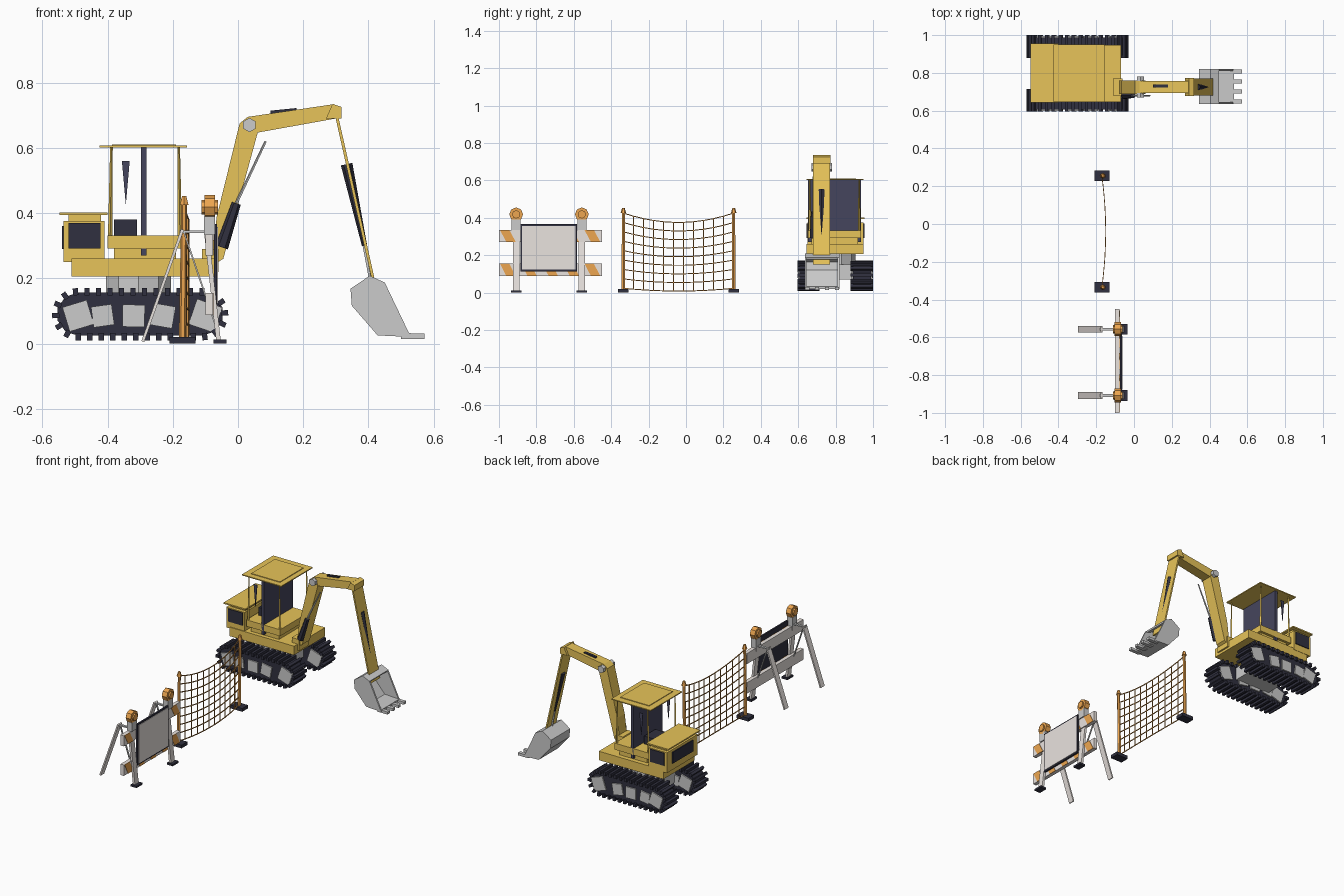
import bpy, bmesh, math
from mathutils import Vector, Matrix

if "Cube" in bpy.data.objects:
    bpy.data.objects.remove(bpy.data.objects["Cube"])

COL = {"yellow": (0.80, 0.55, 0.10), "dark": (0.03, 0.03, 0.05), "glass": (0.06, 0.06, 0.11),
       "orange": (0.85, 0.38, 0.08), "white": (0.82, 0.77, 0.74), "net": (0.65, 0.30, 0.07)}
MATS = {}


def finish(name, bm, color):
    bmesh.ops.recalc_face_normals(bm, faces=bm.faces)
    me = bpy.data.meshes.new(name)
    bm.to_mesh(me)
    bm.free()
    ob = bpy.data.objects.new(name, me)
    bpy.context.collection.objects.link(ob)
    if color:
        if color not in MATS:
            MATS[color] = bpy.data.materials.new(color)
            MATS[color].diffuse_color = (*COL[color], 1)
        me.materials.append(MATS[color])
    return ob


def boxes(name, spans, color=None):
    """Each span is (x0, x1, y0, y1, z0, z1)."""
    bm = bmesh.new()
    for x0, x1, y0, y1, z0, z1 in spans:
        m = Matrix.Translation(((x0 + x1) / 2, (y0 + y1) / 2, (z0 + z1) / 2))
        bmesh.ops.create_cube(bm, size=1, matrix=m @ Matrix.Diagonal((x1 - x0, y1 - y0, z1 - z0, 1)))
    return finish(name, bm, color)


def beams(name, segs, w, t, color=None):
    """Rectangular bars from p to q: w across, t in the other direction."""
    bm = bmesh.new()
    for p, q in segs:
        p, q = Vector(p), Vector(q)
        d = (q - p).normalized()
        ref = Vector((0, 1, 0)) if abs(d.y) < 0.7 else Vector((0, 0, 1))
        v = d.cross(ref).normalized()
        u = v.cross(d)
        m = Matrix((u * w, v * t, d * (q - p).length)).transposed().to_4x4()
        bmesh.ops.create_cube(bm, size=1, matrix=Matrix.Translation((p + q) / 2) @ m)
    return finish(name, bm, color)


def rods(name, segs, r0, r1, n, color=None):
    bm = bmesh.new()
    for p, q in segs:
        p, q = Vector(p), Vector(q)
        rot = (q - p).to_track_quat('Z', 'Y').to_matrix().to_4x4()
        bmesh.ops.create_cone(bm, cap_ends=True, segments=n, radius1=r0, radius2=r1,
                              depth=(q - p).length, matrix=Matrix.Translation((p + q) / 2) @ rot)
    return finish(name, bm, color)


def prism(name, pts, axis, spans, color=None):
    """Extrude (x,z) outlines along y, or (y,z) outlines along x; spans is [(lo, hi)]."""
    bm = bmesh.new()
    for lo, hi in spans:
        at = (lambda a, b, c: (a, c, b)) if axis == 'y' else (lambda a, b, c: (c, a, b))
        f = bm.faces.new([bm.verts.new(at(a, b, lo)) for a, b in pts])
        ext = bmesh.ops.extrude_face_region(bm, geom=[f])["geom"]
        d = (0, hi - lo, 0) if axis == 'y' else (hi - lo, 0, 0)
        bmesh.ops.translate(bm, vec=d, verts=[e for e in ext if isinstance(e, bmesh.types.BMVert)])
    return finish(name, bm, color)


# --- Excavator tracks: belt, cleats and square wheels
TRACKS = [(0.595, 0.715), (0.88, 1.0)]
CX, CZ, H = -0.30, 0.09, 0.19
belt = [(CX + s * H + 0.066 * math.cos(a), CZ + 0.066 * math.sin(a))
        for s, a0 in ((1, -90), (-1, 90)) for a in [math.radians(a0 + 36 * i) for i in range(6)]]
prism("track_belt", belt, 'y', [(a + 0.012, b - 0.012) for a, b in TRACKS], "dark")
cleats = []
for i in range(34):
    s, arc = i / 34 * (4 * H + 2 * math.pi * 0.07), math.pi * 0.07
    if s < 2 * H:
        c, ang = (CX - H + s, CZ), -90
    elif s < 2 * H + arc:
        c, ang = (CX + H, CZ), -90 + (s - 2 * H) / arc * 180
    elif s < 4 * H + arc:
        c, ang = (CX + H - (s - 2 * H - arc), CZ), 90
    else:
        c, ang = (CX - H, CZ), 90 + (s - 4 * H - arc) / arc * 180
    ca, sa = math.cos(math.radians(ang)), math.sin(math.radians(ang))
    for a, b in TRACKS:
        y = (a + b) / 2
        cleats.append(((c[0] + .058 * ca, y, c[1] + .058 * sa), (c[0] + .08 * ca, y, c[1] + .08 * sa)))
beams("track_cleats", cleats, 0.12, 0.016, "dark")
WHEELS = [(-0.49, 0.055), (-0.415, 0.045), (-0.32, 0.048), (-0.23, 0.048), (-0.10, 0.058)]
for i, (x, r) in enumerate(WHEELS):
    rods(f"track_wheel_{i + 1}", [((x, a + 0.004, 0.085), (x, b - 0.004, 0.085)) for a, b in TRACKS], r, r, 4
         ).data.transform(Matrix.Translation((x, 0, .085)) @ Matrix.Rotation(math.radians(28 + 9 * i), 4, 'Y')
                          @ Matrix.Translation((-x, 0, -.085)))
boxes("undercarriage", [(-0.42, -0.18, 0.70, 0.895, 0.07, 0.15)])
rods("turntable", [((-0.305, 0.80, 0.15), (-0.305, 0.80, 0.206))], 0.105, 0.105, 10)

# --- Upper body, engine housing and cab
boxes("body_platform", [(-0.51, -0.07, 0.645, 0.948, 0.205, 0.26)], "yellow")
boxes("engine_housing", [(-0.535, -0.41, 0.65, 0.95, 0.25, 0.375)], "yellow")
boxes("engine_hood", [(-0.548, -0.40, 0.643, 0.955, 0.394, 0.402),
                      (-0.52, -0.42, 0.67, 0.93, 0.37, 0.398)], "yellow")
boxes("engine_grilles", [(-0.52, -0.422, 0.645, 0.655, 0.292, 0.37),
                         (-0.52, -0.422, 0.945, 0.955, 0.292, 0.37),
                         (-0.54, -0.53, 0.70, 0.90, 0.29, 0.36)], "dark")
boxes("cab_base", [(-0.40, -0.17, 0.652, 0.936, 0.292, 0.332),
                   (-0.38, -0.19, 0.67, 0.92, 0.255, 0.295)], "yellow")
rods("cab_posts", [((x, y, 0.32), (x + 0.004 * s, y, 0.605)) for x, s in ((-0.392, 1), (-0.178, -1))
                   for y in (0.662, 0.926)], 0.007, 0.004, 4, "yellow")
boxes("cab_window", [(-0.298, -0.28, 0.652, 0.936, 0.27, 0.603)], "glass")
prism("cab_side_window", [(-0.356, 0.56), (-0.332, 0.56), (-0.344, 0.425)], 'y',
      [(0.66, 0.664), (0.924, 0.928)], "glass")
boxes("cab_roof", [(-0.425, -0.157, 0.645, 0.95, 0.601, 0.607),
                   (-0.386, -0.19, 0.68, 0.91, 0.605, 0.611)], "yellow")
boxes("cab_seat", [(-0.38, -0.31, 0.74, 0.85, 0.33, 0.38)], "dark")

# --- Digging arm
Y = 0.725
prism("boom_lower", [(-0.085, 0.235), (-0.045, 0.26), (0.06, 0.645), (0.045, 0.69), (0.005, 0.675),
                     (-0.065, 0.39)], 'y', [(Y - 0.036, Y + 0.036)], "yellow")
prism("boom_upper", [(0.005, 0.675), (0.05, 0.645), (0.30, 0.69), (0.295, 0.734), (0.03, 0.695)],
      'y', [(Y - 0.032, Y + 0.032)], "yellow")
prism("boom_tip", [(0.27, 0.69), (0.318, 0.69), (0.318, 0.725), (0.29, 0.735)], 'y',
      [(Y - 0.047, Y + 0.047)], "yellow")
boxes("boom_foot", [(-0.11, -0.06, Y - 0.045, Y + 0.045, 0.22, 0.29)], "yellow")
rods("boom_elbow_pin", [((0.035, Y - 0.055, 0.67), (0.035, Y + 0.055, 0.67))], 0.022, 0.022, 6)
beams("stick_plate", [((0.302, Y, 0.70), (0.425, Y, 0.15))], 0.092, 0.009, "yellow")
rods("boom_cylinder", [((-0.05, 0.68, 0.295), (-0.005, 0.68, 0.43))], 0.020, 0.014, 6, "dark")
rods("boom_piston", [((-0.005, 0.68, 0.43), (0.085, 0.68, 0.62))], 0.005, 0.004, 5)
rods("stick_cylinder", [((0.333, Y, 0.55), (0.388, Y, 0.30))], 0.018, 0.008, 6, "dark")
rods("stick_piston", [((0.385, Y, 0.31), (0.405, Y, 0.205))], 0.006, 0.006, 5)
beams("upper_cylinder", [((0.10, 0.73, 0.708), (0.18, 0.73, 0.716))], 0.016, 0.012, "dark")

# --- Bucket: closed sides with a bent shell between them, open to the front
out = [(0.45, 0.187), (0.404, 0.208), (0.345, 0.168), (0.349, 0.116), (0.428, 0.025), (0.53, 0.02)]
prism("bucket_sides", out, 'y', [(0.635, 0.645), (0.81, 0.82)])
inner = [(0.446, 0.178), (0.406, 0.197), (0.355, 0.164), (0.359, 0.12), (0.432, 0.036), (0.53, 0.032)]
prism("bucket_shell", out + inner[::-1], 'y', [(0.635, 0.82)])
boxes("bucket_teeth", [(0.50, 0.572, y, y + 0.022, 0.014, 0.03) for y in (0.637, 0.69, 0.743, 0.796)])

# --- Safety net between two posts
NY = (-0.335, 0.255)


def net(u, v):
    t = 2 * u - 1
    lo, hi = 0.008 + 0.015 * t * t, 0.375 + 0.05 * t * t
    return (-0.15 - 0.02 * t * t, NY[0] + (NY[1] - NY[0]) * u, lo + (hi - lo) * v)


NC, NR = 11, 8
strands = [(net(i / NC, j / NR), net((i + 1) / NC, j / NR)) for i in range(NC) for j in range(NR + 1)]
strands += [(net(i / NC, 0), net(i / NC, 1)) for i in range(1, NC)]
beams("net_strands", strands, 0.005, 0.004, "net")
rods("net_posts", [((-0.17, y, 0.01), (-0.165, y, 0.435)) for y in NY], 0.011, 0.009, 6, "orange")
rods("net_post_caps", [((-0.165, y, 0.425), (-0.165, y, 0.453)) for y in NY], 0.015, 0.007, 6, "orange")
boxes("net_post_feet", [(-0.21, -0.13, y - 0.028, y + 0.028, 0, 0.02) for y in NY], "dark")

# --- Barricade: rails, leaning posts, back legs, plain sign board and lamps
BY = (-0.908, -0.557)
RAILS = [(0.27, 0.335), (0.088, 0.155)]
boxes("barricade_rails", [(-0.10, -0.077, -1.0, -0.45, a, b) for a, b in RAILS], "white")
for i, (a, b) in enumerate(RAILS):
    for k in range(5):
        y = -0.995 + 0.113 * k
        prism(f"rail_stripe_{i + 1}_{k + 1}", [(y + 0.035, a), (y + 0.085, a), (y + 0.05, b), (y, b)],
              'x', [(-0.079, -0.075)], "orange")
beams("barricade_posts", [((-0.06, y, 0.01), (-0.098, y, 0.35)) for y in BY], 0.036, 0.014, "white")
beams("barricade_back_legs", [((-0.292, y, 0.006), (-0.17, y, 0.35)) for y in BY], 0.036, 0.009, "white")
beams("barricade_links", [((-0.18, y, 0.343), (-0.09, y, 0.343)) for y in BY], 0.014, 0.008)
beams("barricade_braces", [((-0.167, y, 0.345), (-0.06, y, 0.03)) for y in BY], 0.010, 0.005)
boxes("barricade_feet", [(-0.075, -0.035, y - 0.028, y + 0.028, 0, 0.012) for y in BY], "dark")
boxes("sign_back", [(-0.074, -0.064, -0.886, -0.583, 0.113, 0.366)], "dark")
boxes("sign_face", [(-0.066, -0.061, -0.877, -0.592, 0.122, 0.357)], "white")
boxes("lamp_bases", [(-0.105, -0.07, y - 0.024, y + 0.024, 0.335, 0.39) for y in BY])
rods("lamp_lenses", [((-0.103, y, 0.418), (-0.07, y, 0.418)) for y in BY], 0.037, 0.037, 8, "orange")
rods("lamp_centres", [((-0.112, y, 0.418), (-0.061, y, 0.418)) for y in BY], 0.022, 0.022, 8, "orange")

for m in bpy.data.materials:
    if m.users and not m.is_grease_pencil:
        m.use_nodes = True
        m.node_tree.nodes["Principled BSDF"].inputs["Base Color"].default_value = m.diffuse_color
